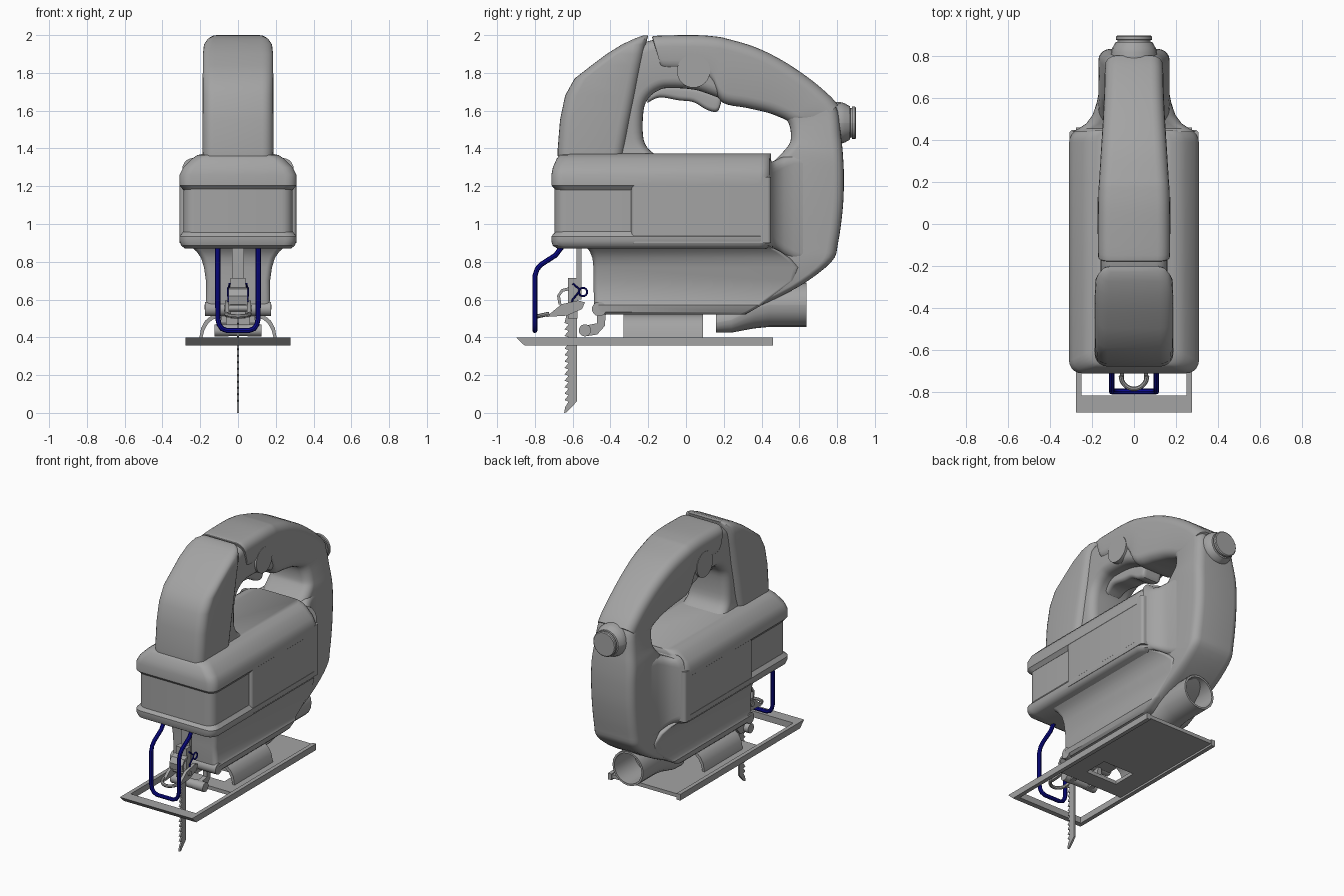
import bpy, bmesh, math
from mathutils import Vector

cube = bpy.data.objects.get("Cube")
if cube:
    bpy.data.objects.remove(cube, do_unlink=True)


def make_material(name, rgb):
    mat = bpy.data.materials.new(name)
    mat.use_nodes = True
    mat.diffuse_color = (*rgb, 1)
    mat.node_tree.nodes["Principled BSDF"].inputs["Base Color"].default_value = (*rgb, 1)
    return mat


grey = make_material("machine grey", (0.37, 0.37, 0.37))
blue = make_material("dark blue", (0.003, 0.003, 0.27))
parts = []


def register(name, data, mat):
    obj = bpy.data.objects.new(name, data)
    bpy.context.collection.objects.link(obj)
    data.materials.append(mat)
    parts.append(obj)
    return obj


def finish(name, bm, mat):
    bmesh.ops.recalc_face_normals(bm, faces=bm.faces)
    mesh = bpy.data.meshes.new(name)
    bm.to_mesh(mesh)
    bm.free()
    return register(name, mesh, mat)


def soften(stations, steps=4):
    """Catmull-Rom interpolation between loft stations."""
    rows = [Vector(s) for s in stations]
    out = []
    for i in range(len(rows) - 1):
        a, b, c, d = rows[max(i - 1, 0)], rows[i], rows[i + 1], rows[min(i + 2, len(rows) - 1)]
        for k in range(steps):
            t = k / steps
            out.append(b + (c - a) * (t / 2) + (a * 2 - b * 5 + c * 4 - d) * (t * t / 2)
                       + (b * 3 - a - c * 3 + d) * (t ** 3 / 2))
    return out + [rows[-1]]


def loft(name, stations, radius, mat=grey, smooth=False, arc=5):
    """Skin rounded rectangles; a station is outer y, z, inner y, z, half width."""
    bm = bmesh.new()
    rings = []
    for oy, oz, iy, iz, w in (soften(stations) if smooth else stations):
        outer, inner = Vector((0, oy, oz)), Vector((0, iy, iz))
        centre, half = (outer + inner) / 2, (inner - outer).length / 2
        axis = (inner - outer).normalized()
        r = min(radius, half, w) * 0.999
        ring = []
        for q, (su, sv) in enumerate(((1, 1), (-1, 1), (-1, -1), (1, -1))):
            for k in range(arc + 1):
                a = (q + k / arc) * math.pi / 2
                u = su * (half - r) + r * math.cos(a)
                v = sv * (w - r) + r * math.sin(a)
                ring.append(bm.verts.new(centre + axis * u + Vector((v, 0, 0))))
        rings.append(ring)
    n = len(rings[0])
    for a, b in zip(rings, rings[1:]):
        for i in range(n):
            j = (i + 1) % n
            bm.faces.new((a[i], a[j], b[j], b[i]))
    bm.faces.new(rings[0])
    bm.faces.new(rings[-1])
    return finish(name, bm, mat)


def prism(name, pts, lo, hi, along="x", mat=grey):
    """Extrude a (y, z) outline along x, or an (x, z) outline along y."""
    bm = bmesh.new()
    place = (lambda p, d: (d, *p)) if along == "x" else (lambda p, d: (p[0], d, p[1]))
    face = bm.faces.new([bm.verts.new(place(p, lo)) for p in pts])
    new = bmesh.ops.extrude_face_region(bm, geom=[face])["geom"]
    shift = Vector((hi - lo, 0, 0) if along == "x" else (0, hi - lo, 0))
    bmesh.ops.translate(bm, vec=shift, verts=[g for g in new if isinstance(g, bmesh.types.BMVert)])
    return finish(name, bm, mat)


def box(name, x0, x1, y0, y1, z0, z1):
    return prism(name, [(y0, z0), (y1, z0), (y1, z1), (y0, z1)], x0, x1)


def circle(y, z, r, n=24):
    return [(y + r * math.cos(math.tau * i / n), z + r * math.sin(math.tau * i / n)) for i in range(n)]


def wire(name, pts, r, mat):
    curve = bpy.data.curves.new(name, "CURVE")
    curve.dimensions = "3D"
    curve.bevel_depth, curve.bevel_resolution, curve.use_fill_caps = r, 2, True
    line = curve.splines.new("POLY")
    line.points.add(len(pts) - 1)
    for point, co in zip(line.points, pts):
        point.co = (*co, 1)
    return register(name, curve, mat)


# Motor housing: top and bottom bands, rear block and recessed front panel
def housing(name, rows, radius=0.06):
    loft(name, [(y0, z, y1, z, w) for z, y0, y1, w in rows], radius)


housing("housing_top", [(1.18, -.69, .44, .29), (1.205, -.713, .45, .31), (1.26, -.713, .45, .31),
                        (1.3, -.705, .45, .29), (1.345, -.685, .45, .245), (1.365, -.67, .45, .215),
                        (1.372, -.64, .45, .18)])
housing("housing_bottom", [(.87, -.68, .43, .28), (.885, -.705, .445, .3), (.91, -.713, .45, .31),
                           (.935, -.713, .45, .31), (.96, -.69, .44, .29)])
housing("housing_rear_block", [(.9, -.29, .45, .309), (1.25, -.29, .45, .309)], .02)
housing("housing_front_panel", [(.9, -.695, .2, .289), (1.25, -.695, .2, .289)])
housing("gear_case", [(.52, -.47, .31, .16), (.535, -.48, .34, .175), (.57, -.485, .4, .178),
                      (.585, -.487, .42, .168), (.7, -.49, .58, .17), (.77, -.49, .6, .18),
                      (.82, -.495, .55, .195), (.855, -.51, .5, .22), (.88, -.53, .45, .25)], .03)

# Fillet from the wide housing to the narrow rear body
loft("housing_fillet", [(.44, 1.35, .44, .88, .295), (.455, 1.33, .455, .88, .265),
                        (.48, 1.34, .48, .86, .228), (.52, 1.36, .52, .83, .198),
                        (.57, 1.38, .57, .8, .18), (.63, 1.38, .63, .78, .168)], .06)

# Handle loop continuing down into the rear body
loft("handle_and_rear_body", [
    (-.5, 1.34, -.11, 1.35, .165), (-.5, 1.38, -.18, 1.38, .16), (-.5, 1.45, -.225, 1.45, .155),
    (-.5, 1.6, -.225, 1.6, .155), (-.45, 1.8, -.195, 1.67, .155), (-.3, 1.92, -.14, 1.71, .158),
    (-.17, 1.975, -.08, 1.72, .16), (.05, 1.985, .05, 1.71, .16), (.2, 1.97, .17, 1.67, .157),
    (.35, 1.925, .3, 1.63, .148), (.5, 1.85, .42, 1.605, .14), (.65, 1.75, .5, 1.58, .135),
    (.79, 1.63, .545, 1.53, .138), (.82, 1.47, .555, 1.45, .155), (.832, 1.35, .53, 1.4, .168),
    (.836, 1.23, .44, 1.3, .17), (.83, 1.08, .3, 1.1, .17), (.805, .9, .25, .9, .17),
    (.77, .8, .22, .78, .17), (.6, .67, .2, .65, .165), (.36, .55, .2, .54, .15)], .055, smooth=True)

# Front grip shell
loft("front_grip_shell", [(y0, z, y1, z, w) for z, y0, y1, w in (
    (1.36, -.68, -.33, .187), (1.39, -.68, -.325, .188), (1.55, -.667, -.295, .188),
    (1.68, -.64, -.268, .187), (1.77, -.59, -.25, .187), (1.84, -.5, -.235, .186),
    (1.9, -.42, -.222, .186), (1.95, -.34, -.212, .18), (1.98, -.275, -.205, .16),
    (1.997, -.23, -.2, .125))], .06)

# Soft overmould on the upper handle
loft("rear_grip_shell", [
    (-.18, 1.99, -.13, 1.83, .168), (-.15, 1.997, -.11, 1.81, .172), (.05, 2, .04, 1.8, .172),
    (.16, 1.992, .13, 1.75, .17), (.22, 1.98, .19, 1.645, .166), (.37, 1.935, .32, 1.615, .157),
    (.52, 1.86, .43, 1.59, .148), (.66, 1.765, .51, 1.56, .142), (.76, 1.68, .57, 1.535, .14),
    (.805, 1.63, .7, 1.535, .138)], .06, smooth=True)

# Trigger, lock button and cord boot
loft("trigger", [(-.2, 1.7, -.205, 1.64, .06), (-.13, 1.73, -.14, 1.67, .07), (-.03, 1.73, -.04, 1.655, .07),
                 (.05, 1.72, .04, 1.645, .07), (.12, 1.7, .11, 1.605, .07), (.17, 1.68, .165, 1.595, .07),
                 (.19, 1.68, .185, 1.64, .06)], .025, smooth=True)
prism("lock_button", circle(.04, 1.81, .088, 32), -.174, .174)
loft("cord_boot", [(y, 1.535 + r, y, 1.535 - r, r) for y, r in (
    (.76, .112), (.82, .11), (.84, .104), (.868, .088), (.87, .078), (.878, .078),
    (.88, .086), (.895, .086), (.9, .08))], 1)

# Dust pipe with an open rear end
loft("dust_pipe", [(.16, .53, .16, .425, .1), (.24, .56, .24, .425, .105), (.36, .66, .36, .447, .114),
                   (.44, .69, .44, .455, .118), (.638, .69, .638, .455, .118), (.638, .677, .638, .468, .104),
                   (.42, .677, .42, .468, .104)], 1)

# Base plate: bevelled front bar, side rails, cross bar and rear plate
prism("base_front_bar", [(-.9, .4), (-.82, .4), (-.82, .357), (-.855, .357)], -.278, .278)
for s in (-1, 1):
    lo, hi = sorted((s * .25, s * .278))
    box("base_side_rail", lo, hi, -.83, .46, .357, .4)
    lo, hi = sorted((s * .12, s * .255))
    box("base_side_web", lo, hi, -.33, -.14, .37, .395)
box("base_cross_bar", -.255, .255, -.43, -.32, .37, .395)
box("base_rear_plate", -.255, .255, -.15, .455, .37, .395)

# Arched bracket between plate and gear case
arch = [(.205, .395), (.195, .45), (.175, .487), (.15, .508), (.12, .52)]
thin = [(x - .016, z - (.014 if z > .4 else 0)) for x, z in arch]
flip = lambda pts: [(-x, z) for x, z in reversed(pts)]
prism("base_bracket", arch + flip(arch) + [(-x, z) for x, z in thin] + thin[::-1], -.33, .09, "y")

# Saw blade with a row of teeth
teeth = []
for i in range(13):
    z = .06 + i * .034
    teeth += [(-.622, z), (-.643, z + .008)]
prism("blade", [(-.578, .55), (-.578, .06), (-.632, .003), (-.645, 0), (-.64, .03)] + teeth
      + [(-.625, .55)], -.006, .006)

# Plunger and blade clamp
box("plunger", -.033, .033, -.58, -.552, .6, .9)
box("blade_clamp", -.04, .04, -.625, -.575, .5, .715)
prism("clamp_hook", [(-.62, .665), (-.66, .655), (-.683, .62), (-.675, .575), (-.66, .575),
                     (-.667, .62), (-.65, .642), (-.62, .648)], -.05, .05)
prism("clamp_pin", circle(-.63, .555, .017, 16), -.075, .075)

# Clamp release lever and spring wires
for s in (-1, 1):
    lo, hi = sorted((s * .048, s * .068))
    prism("lever_arm", [(-.74, .508), (-.66, .575), (-.57, .595), (-.535, .585), (-.55, .55), (-.63, .515)], lo, hi)
    ring = [(s * .053, y, z) for y, z in circle(-.545, .64, .022, 16)]
    wire("clamp_spring", [(s * .045, -.6, .685), (s * .05, -.565, .655)] + ring[6:] + ring[:9]
         + [(s * .05, -.6, .6), (s * .055, -.61, .56)], .005, blue)
loop = [(.062 * math.cos(a), -.725 - .062 * math.sin(a), .525 - .014 * math.sin(a))
        for a in [math.pi * k / 16 for k in range(17)]]
wire("lever_loop", loop, .011, grey)

# Guide roller, its arms and pivot rod
prism("pivot_rod", circle(-.46, .55, .038), -.175, .175)
prism("guide_roller", circle(-.535, .437, .03), -.05, .05)
for s in (-1, 1):
    lo, hi = sorted((s * .05, s * .125))
    prism("roller_boss", circle(-.535, .437, .032), lo, hi)
    lo, hi = sorted((s * .06, s * .09))
    prism("roller_arm", [(-.535, .405), (-.47, .415), (-.43, .46), (-.422, .55), (-.47, .53),
                         (-.47, .475), (-.52, .465)], lo, hi)

# Wire finger guard, mirrored about the middle
side = [(.107, -.64, .9), (.107, -.668, .865), (.107, -.69, .835), (.107, -.765, .787), (.107, -.788, .762),
        (.107, -.8, .725), (.107, -.8, .5), (.1, -.8, .468), (.085, -.8, .446), (.058, -.8, .436)]
wire("finger_guard", side + [(-x, y, z) for x, y, z in reversed(side)], .0135, blue)

# Turn wires into meshes and shade everything smooth, keeping edges sharp
bpy.ops.object.select_all(action="DESELECT")
for obj in parts:
    obj.select_set(True)
bpy.context.view_layer.objects.active = parts[0]
bpy.ops.object.convert(target="MESH")
bpy.ops.object.shade_smooth_by_angle(angle=math.radians(35))
